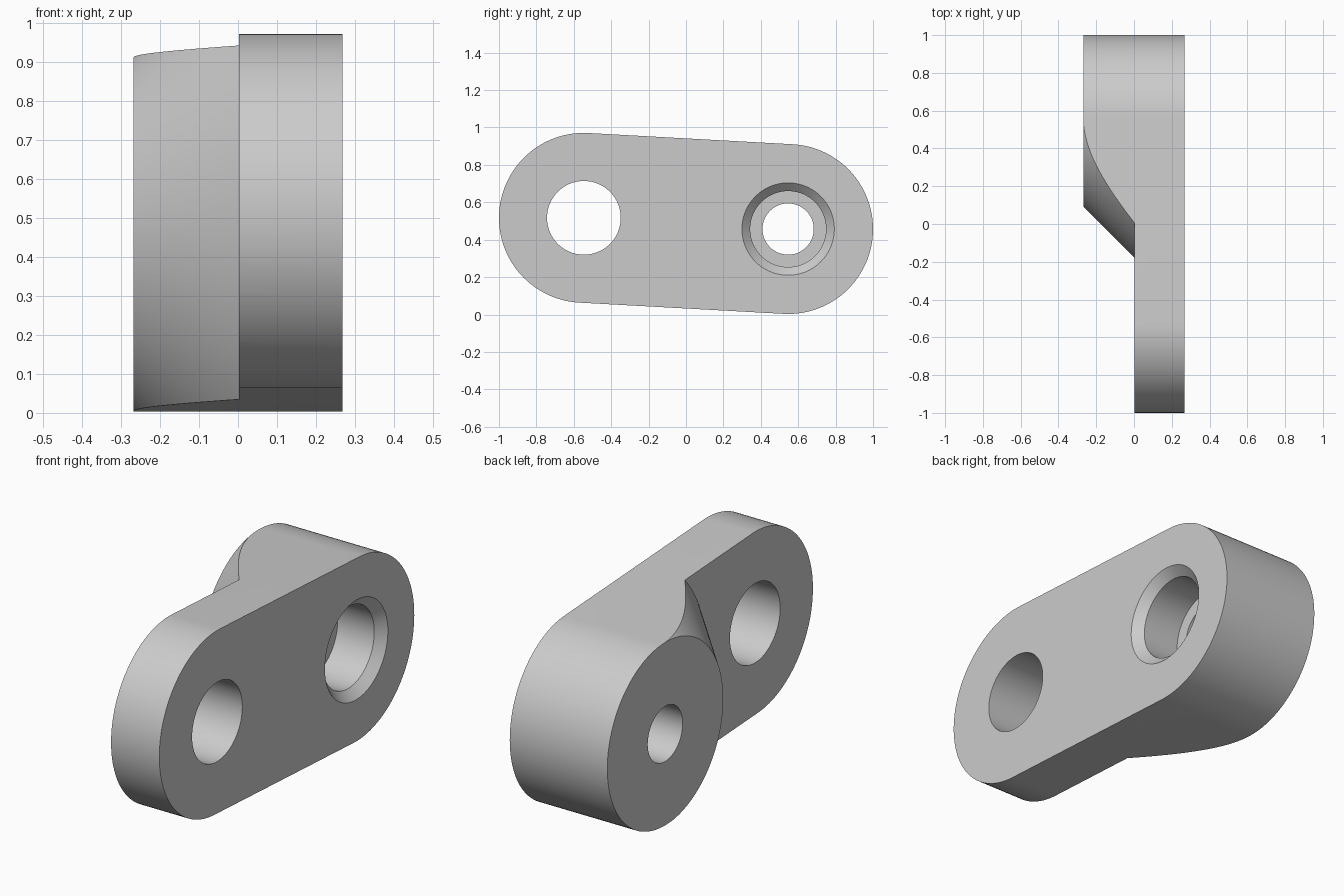
import bpy, bmesh, math
from mathutils import Matrix, Vector

if "Cube" in bpy.data.objects:
    bpy.data.objects.remove(bpy.data.objects["Cube"])

HALF = 0.268            # half of the width along x
STEP = 0.003            # where the boss meets the thin plate
R = 0.454               # radius of both rounded ends
FRONT = Vector((0, -0.546, 0.517))
BACK = Vector((0, 0.546, 0.457))

grey = bpy.data.materials.new("plain_grey")
grey.use_nodes = True
colour = (0.6, 0.6, 0.6, 1)
grey.diffuse_color = colour
grey.node_tree.nodes["Principled BSDF"].inputs["Base Color"].default_value = colour


def make_object(name, bm):
    bmesh.ops.recalc_face_normals(bm, faces=bm.faces)
    mesh = bpy.data.meshes.new(name)
    bm.to_mesh(mesh)
    bm.free()
    mesh.materials.append(grey)
    obj = bpy.data.objects.new(name, mesh)
    bpy.context.collection.objects.link(obj)
    return obj


def lathe(name, centre, profile, closed=False):
    """Turn a profile of (x, radius) points about an axis along x."""
    bm = bmesh.new()
    verts = [bm.verts.new(centre + Vector((x, 0, r))) for x, r in profile]
    edges = [bm.edges.new(pair) for pair in zip(verts, verts[1:])]
    if closed:
        edges.append(bm.edges.new((verts[-1], verts[0])))
    bmesh.ops.spin(bm, geom=verts + edges, cent=centre, axis=(1, 0, 0),
                   angle=math.tau, steps=128, use_merge=True)
    bmesh.ops.remove_doubles(bm, verts=bm.verts, dist=1e-5)
    return make_object(name, bm)


# Link body: two rounded ends joined by straight tangents, full width
bm = bmesh.new()
tilt = math.atan2(BACK.z - FRONT.z, BACK.y - FRONT.y)
outline = []
for centre, start in ((BACK, tilt - math.pi / 2), (FRONT, tilt + math.pi / 2)):
    for i in range(65):
        a = start + math.pi * i / 64
        outline.append(bm.verts.new((-HALF, centre.y + R * math.cos(a),
                                     centre.z + R * math.sin(a))))
face = bm.faces.new(outline)
grown = bmesh.ops.extrude_face_region(bm, geom=[face])
bmesh.ops.translate(bm, vec=(2 * HALF, 0, 0),
                    verts=[v for v in grown["geom"] if isinstance(v, bmesh.types.BMVert)])
link = make_object("link_body", bm)

# Cutter that leaves a round boss flaring at 45 degrees into the plate
flare = R + 0.001 + HALF
cutters = [lathe("boss_cutter", BACK,
                 [(-0.4, flare - 0.4), (STEP, flare + STEP), (STEP, 2), (-0.4, 2)], True)]

# Plain hole in the plate
cutters.append(lathe("plain_hole_cutter", FRONT,
                     [(-1, 0), (-1, 0.197), (1, 0.197), (1, 0)]))

# Stepped hole through the boss, with a chamfered mouth
floor = HALF - 0.245
mouth = HALF - 0.044
cutters.append(lathe("stepped_hole_cutter", BACK,
                     [(-1, 0), (-1, 0.137), (floor, 0.137), (floor, 0.203),
                      (mouth, 0.203), (mouth + 0.1, 0.303), (mouth + 0.1, 0)]))

for cutter in cutters:
    cutter.hide_render = True
    cut = link.modifiers.new(cutter.name, 'BOOLEAN')
    cut.operation = 'DIFFERENCE'
    cut.solver = 'EXACT'
    cut.object = cutter

# Apply the cuts, drop the cutters, then smooth the curved walls
bpy.ops.object.select_all(action='DESELECT')
link.select_set(True)
bpy.context.view_layer.objects.active = link
for cutter in cutters:
    bpy.ops.object.modifier_apply(modifier=cutter.name)
    bpy.data.objects.remove(cutter)
bpy.ops.object.shade_smooth_by_angle(angle=math.radians(25))
